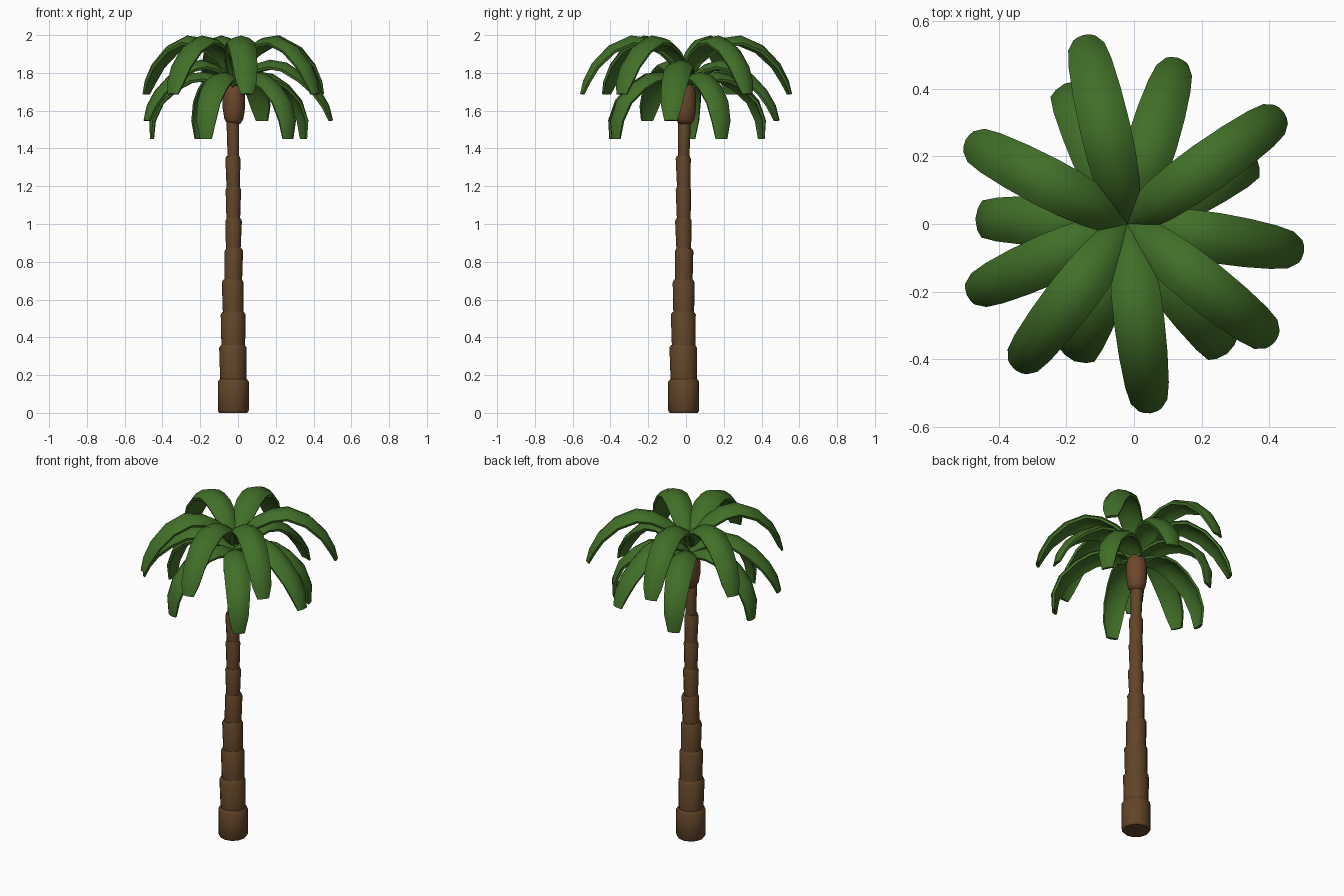
import bpy, bmesh, math, random
from mathutils import Vector

if "Cube" in bpy.data.objects:
    bpy.data.objects.remove(bpy.data.objects["Cube"])

random.seed(4)


def material(name, rgb):
    m = bpy.data.materials.new(name)
    m.diffuse_color = (*rgb, 1)
    m.use_nodes = True
    m.node_tree.nodes["Principled BSDF"].inputs["Base Color"].default_value = m.diffuse_color
    return m


BARK = material("bark brown", (0.120, 0.058, 0.021))
BULB = material("crown brown", (0.150, 0.062, 0.024))
LEAF = material("leaf green", (0.053, 0.158, 0.021))


def add_object(name, bm, mat, angle):
    bmesh.ops.recalc_face_normals(bm, faces=bm.faces)
    mesh = bpy.data.meshes.new(name)
    bm.to_mesh(mesh)
    bm.free()
    mesh.materials.append(mat)
    ob = bpy.data.objects.new(name, mesh)
    bpy.context.collection.objects.link(ob)
    bpy.ops.object.select_all(action='DESELECT')
    ob.select_set(True)
    bpy.context.view_layer.objects.active = ob
    bpy.ops.object.shade_smooth_by_angle(angle=math.radians(angle))
    return ob


def skin(bm, rings):
    """Join closed rings of points into a capped tube."""
    loops = [[bm.verts.new(p) for p in r] for r in rings]
    n = len(loops[0])
    for a, b in zip(loops, loops[1:]):
        for i in range(n):
            j = (i + 1) % n
            bm.faces.new((a[i], a[j], b[j], b[i]))
    bm.faces.new(loops[0])
    bm.faces.new(loops[-1])


def turned(name, profile, center, mat, sides=12, tilt=(0, 0), angle=40):
    """Lathe a (radius, height) profile, leaning slightly by tilt."""
    bm = bmesh.new()
    z0 = profile[0][1]
    rings = []
    for r, z in profile:
        ring = []
        for i in range(sides):
            a = math.tau * i / sides
            ring.append((center[0] + r * math.cos(a) + tilt[0] * (z - z0),
                         center[1] + r * math.sin(a) + tilt[1] * (z - z0), z))
        rings.append(ring)
    skin(bm, rings)
    return add_object(name, bm, mat, angle)


# Trunk: stacked, shrinking segments with a chamfered upper rim
radii = [0.082, 0.073, 0.066, 0.058, 0.049, 0.044, 0.041, 0.040, 0.034]
joints = [0, 0.18, 0.36, 0.535, 0.705, 0.87, 1.03, 1.195, 1.36, 1.56]
for i, r in enumerate(radii):
    lo, hi = joints[i], joints[i + 1]
    tilt = (random.uniform(-.02, .02), random.uniform(-.02, .02)) if i else (0, 0)
    bottom = r * (0.95 if i < 5 else 0.88)
    foot = [(0.074, 0), (r, 0.012)] if i == 0 else [(bottom, lo - 0.01)]
    turned(f"trunk_segment_{i + 1}", foot + [(r, hi - 0.015), (r * 0.86, hi)],
           (-0.025, -0.012), BARK, tilt=tilt)

# Crown bulb under the leaves
turned("crown_bulb",
       [(0.034, 1.53), (0.05, 1.555), (0.059, 1.61), (0.059, 1.68),
        (0.05, 1.73), (0.03, 1.76)], (-0.022, -0.005), BULB, angle=60)

# Leaf spines as (share of reach, height), one per tier
TOP = [(0.0, 1.80), (0.07, 1.87), (0.18, 1.935), (0.34, 1.985), (0.52, 1.998),
       (0.73, 1.945), (0.89, 1.85), (0.97, 1.76), (1.0, 1.69)]
MIDDLE = [(0.0, 1.76), (0.08, 1.80), (0.2, 1.845), (0.36, 1.87), (0.53, 1.855),
          (0.72, 1.79), (0.87, 1.71), (0.96, 1.63), (1.0, 1.55)]
LOW = [(0.0, 1.74), (0.08, 1.765), (0.2, 1.79), (0.36, 1.805), (0.53, 1.795),
       (0.72, 1.745), (0.90, 1.66), (0.99, 1.55), (0.98, 1.45)]
WIDTH = [0.035, 0.055, 0.066, 0.073, 0.075, 0.072, 0.065, 0.055, 0.034]
ARCH = [0.45, 0.45, 0.5, 0.5, 0.5, 0.48, 0.42, 0.36, 0.3]
ACROSS = [-1, -0.6, 0, 0.6, 1]


def leaf(name, heading, reach, spine):
    """Sweep an arched crescent section along a drooping spine."""
    a = math.radians(heading)
    out = Vector((math.cos(a), math.sin(a), 0))
    side = Vector((-math.sin(a), math.cos(a), 0))
    up = Vector((0, 0, 1))
    pts = [Vector((-0.02, 0, 0)) + out * (s * reach) + up * z for s, z in spine]
    rings = []
    for k, p in enumerate(pts):
        tangent = (pts[min(k + 1, len(pts) - 1)] - pts[max(k - 1, 0)]).normalized()
        normal = tangent.cross(side).normalized()
        w, arch = WIDTH[k], ARCH[k]
        thick = 0.026 if k < len(pts) - 1 else 0.018
        top = [p + side * (w * t) - normal * (arch * w * t * t) for t in ACROSS]
        under = [p + side * (w * t * 0.93)
                 - normal * (arch * w * t * t + thick * (1 - 0.45 * t * t))
                 for t in reversed(ACROSS)]
        rings.append(top + under)
    bm = bmesh.new()
    skin(bm, rings)
    add_object(name, bm, LEAF, 50)


TIERS = {
    "top_leaf": (TOP, [(35.5, .57), (103, .575), (152.5, .54), (232.5, .545),
                       (277, .565), (321.5, .56)]),
    "middle_leaf": (MIDDLE, [(73, .515), (351, .53), (204, .52)]),
    "low_leaf": (LOW, [(27, .435), (114, .46), (178, .455), (249, .44),
                       (307.5, .49)]),
}
for name, (spine, leaves) in TIERS.items():
    for i, (heading, reach) in enumerate(leaves):
        leaf(f"{name}_{i + 1}", heading, reach, spine)
